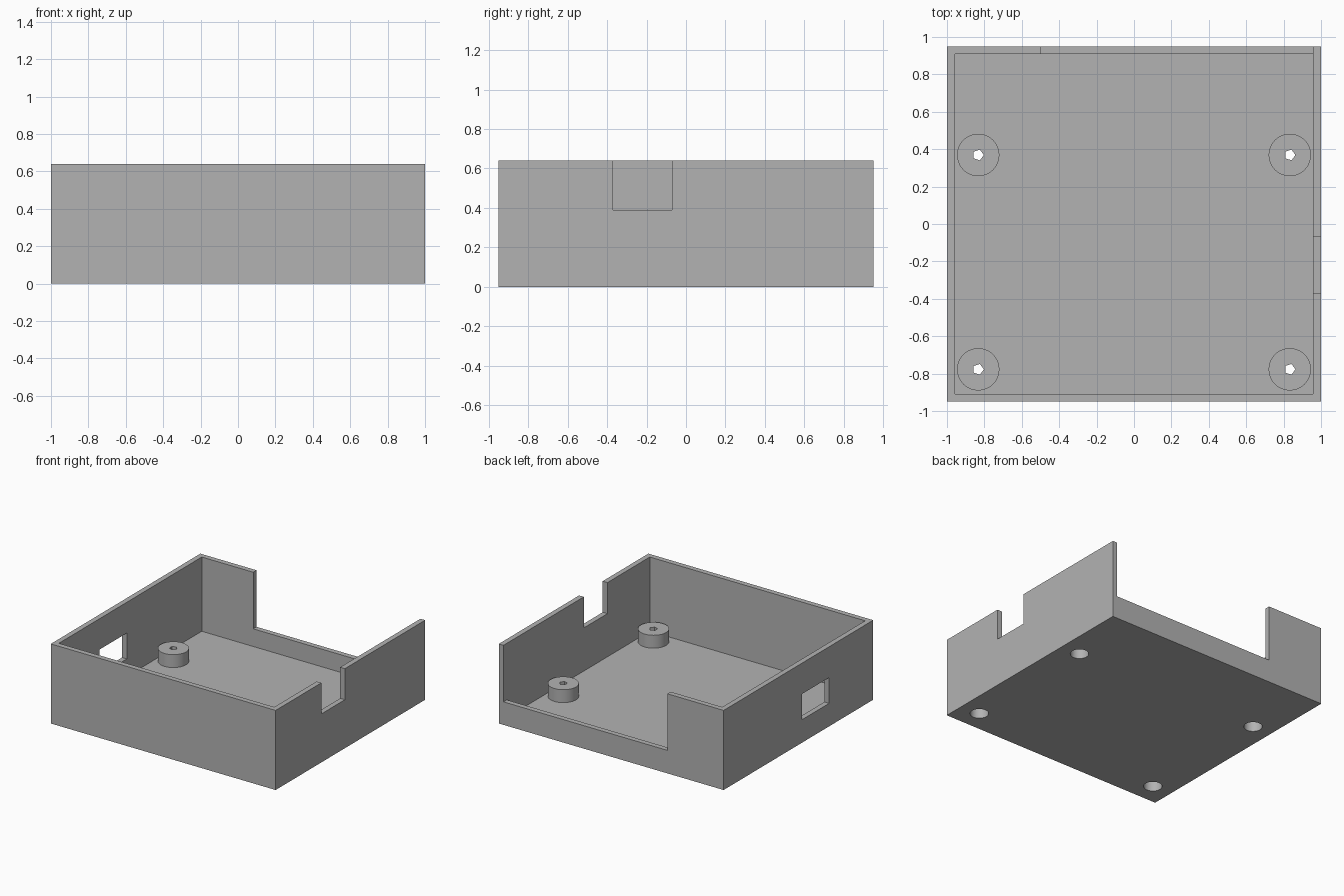
import bpy
import math

old = bpy.data.objects.get("Cube")
if old:
    bpy.data.objects.remove(old, do_unlink=True)

# Overall sizes
HX, HY, H = 1.0, 0.95, 0.64
WALL, FLOOR = 0.042, 0.043
IX, IY = HX - WALL, HY - WALL
BOSS_TOP = 0.147

grey = bpy.data.materials.new("plain grey")
grey.use_nodes = True
colour = (0.45, 0.45, 0.45, 1)
grey.diffuse_color = colour
grey.node_tree.nodes["Principled BSDF"].inputs["Base Color"].default_value = colour


def box(name, x, y, z):
    """Box from (min, max) pairs on each axis."""
    spans = (x, y, z)
    bpy.ops.mesh.primitive_cube_add(size=1, location=[(a + b) / 2 for a, b in spans])
    ob = bpy.context.object
    ob.name = name
    ob.scale = [b - a for a, b in spans]
    bpy.ops.object.transform_apply(location=False, rotation=False, scale=True)
    ob.data.materials.append(grey)
    return ob


def cylinder(name, x, y, z, radius, sides, turn=0):
    bpy.ops.mesh.primitive_cylinder_add(
        vertices=sides, radius=radius, depth=z[1] - z[0],
        location=(x, y, sum(z) / 2), rotation=(0, 0, turn))
    ob = bpy.context.object
    ob.name = name
    ob.data.materials.append(grey)
    return ob


def combine(target, tool, operation):
    """Apply a boolean and discard the tool."""
    tool.hide_render = True
    mod = target.modifiers.new(operation.title(), 'BOOLEAN')
    mod.operation = operation
    mod.solver = 'EXACT'
    mod.object = tool
    bpy.context.view_layer.objects.active = target
    bpy.ops.object.modifier_apply(modifier=mod.name)
    bpy.data.objects.remove(tool, do_unlink=True)


# Open tray
tray = box("enclosure_tray", (-HX, HX), (-HY, HY), (0, H))
cutters = [
    box("cavity", (-IX, IX), (-IY, IY), (FLOOR, H + 0.2)),
    box("back_opening", (-0.5, IX), (IY - 0.1, HY + 0.1), (0.185, H + 0.2)),
    box("left_notch", (IX - 0.1, HX + 0.1), (-0.37, -0.07), (0.39, H + 0.2)),
    box("right_window", (-HX - 0.1, -IX + 0.1), (-0.39, -0.045), (0.185, 0.392)),
]
for cutter in cutters:
    combine(tray, cutter, 'DIFFERENCE')

# Screw bosses, each with a screw hole and a wider recess from below
for x in (-0.833, 0.833):
    for y in (-0.777, 0.369):
        combine(tray, cylinder("boss", x, y, (0.02, BOSS_TOP), 0.113, 64), 'UNION')
        combine(tray, cylinder("recess", x, y, (-0.1, 0.105), 0.068, 48), 'DIFFERENCE')
        # five-sided hole with a corner towards +x
        combine(tray, cylinder("screw_hole", x, y, (0.05, 0.3), 0.03, 5, math.pi / 2 * 3),
                'DIFFERENCE')

bpy.ops.object.select_all(action='DESELECT')
tray.select_set(True)
bpy.context.view_layer.objects.active = tray
bpy.ops.object.transform_apply(location=True, rotation=True, scale=True)
bpy.ops.object.shade_smooth_by_angle(angle=math.radians(30))
